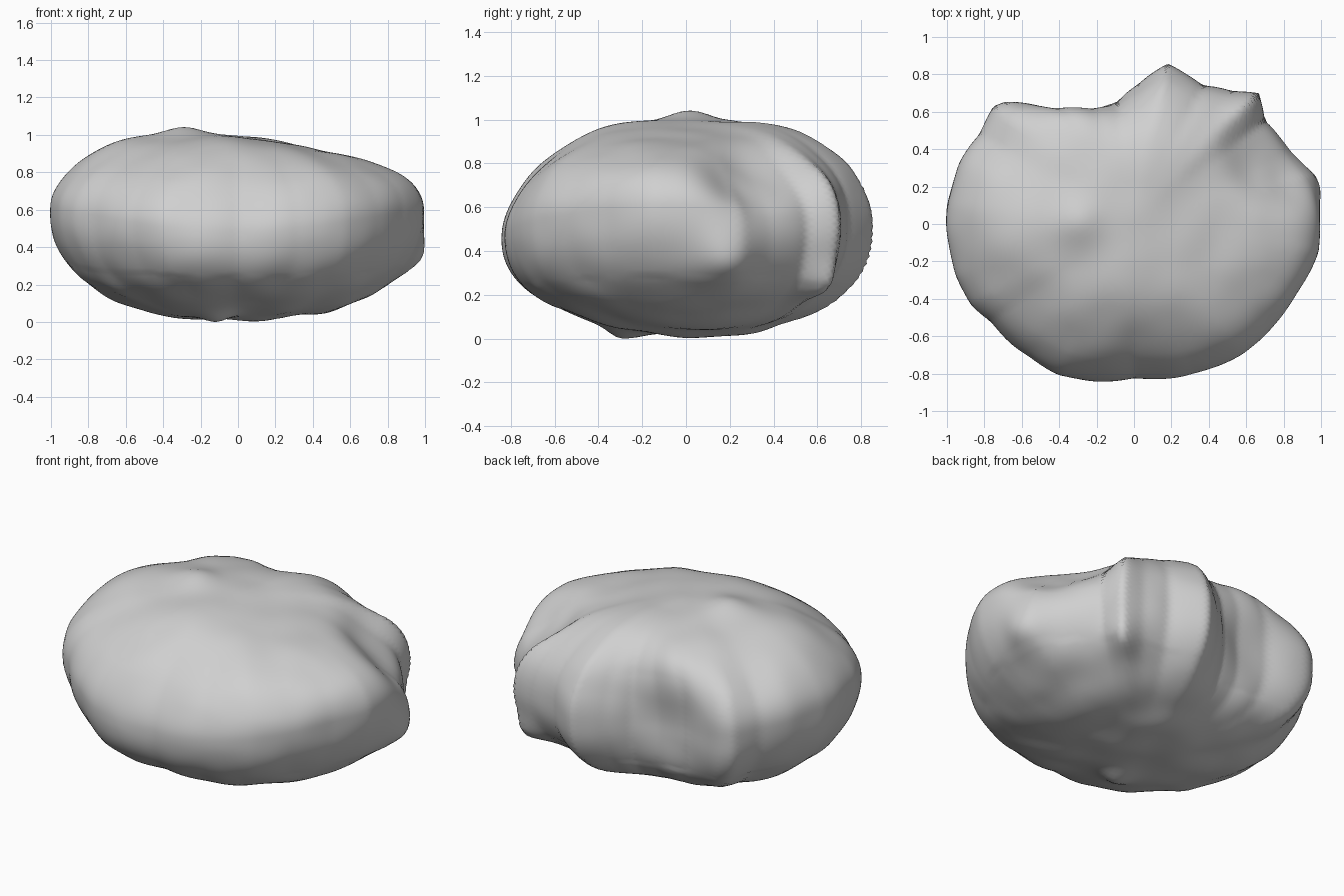
import bpy, bmesh, math
from mathutils import Vector, noise

cube = bpy.data.objects.get("Cube")
if cube:
    bpy.data.objects.remove(cube, do_unlink=True)

# Widest outline of the boulder, seen from above
OUTLINE = [(1, .1), (.97, .27), (.87, .4), (.71, .56), (.67, .7), (.53, .71), (.37, .74),
           (.18, .86), (.02, .76), (-.1, .69), (-.25, .68), (-.45, .67), (-.7, .67),
           (-.76, .64), (-.83, .48), (-.93, .33), (-1, .1), (-.99, -.1), (-.95, -.28),
           (-.87, -.43), (-.77, -.52), (-.7, -.6), (-.56, -.71), (-.4, -.81), (-.17, -.85),
           (0, -.84), (.32, -.8), (.58, -.7), (.75, -.54), (.88, -.36), (.99, -.15)]
polar = sorted((math.atan2(y, x) % math.tau, math.hypot(x, y)) for x, y in OUTLINE)
polar = [(polar[-1][0] - math.tau, polar[-1][1])] + polar + [(polar[0][0] + math.tau, polar[0][1])]

# Hollows and bumps: centre, push, radius
DENTS = [((.7, .34, .78), (-.08, -.05, -.07), .25),      # left hollow
         ((.9, .26, .74), (-.06, -.02, -.04), .18),      # left hollow, outer part
         ((-.32, .62, .55), (.02, -.09, 0), .28),        # back hollow
         ((-.33, .56, .86), (0, .06, .045), .22),        # brow over the back hollow
         ((.12, .43, .92), (0, .01, .03), .3),           # back of the top
         ((.64, .64, .22), (.05, .05, -.03), .13),       # lower corner
         ((.95, .2, .36), (.05, 0, -.02), .13),          # lower lip
         ((.35, 0, 1), (0, 0, -.05), .4),                # sloping top
         ((-.65, 0, .9), (-.01, 0, .05), .28),           # right shoulder
         ((-.1, -.33, .96), (0, 0, .025), .22),          # front of the top
         ((0, -.78, .7), (0, .02, -.01), .3),            # front face
         ((0, -.5, .08), (0, 0, .03), .28),              # front of the underside
         ((-.3, .02, 1.02), (0, 0, .05), .13),           # top knob
         ((-.12, -.28, .03), (0, -.02, -.04), .09)]      # foot


def outline_radius(angle):
    for (a0, r0), (a1, r1) in zip(polar, polar[1:]):
        if a0 <= angle <= a1:
            return r0 + (r1 - r0) * (angle - a0) / (a1 - a0)
    return 1.0


def shape(d):
    """Turn a direction on the unit ball into a point on the boulder."""
    flat = math.hypot(d.x, d.y)
    angle = math.atan2(d.y, d.x) % math.tau
    smooth = 1 / math.hypot(math.cos(angle), math.sin(angle) / .8)
    radius = smooth + (outline_radius(angle) - smooth) * min(1, flat * 1.15)
    power = 2.1 + .18 * math.sin(angle) * flat if d.z > 0 else 2.25
    k = (flat ** power + abs(d.z) ** power) ** (-1 / power)
    middle = .5 + .12 * math.cos(angle) ** 2 * flat
    height = 1.02 - middle if d.z > 0 else middle - .02
    p = Vector((math.cos(angle) * radius * flat * k,
                math.sin(angle) * radius * flat * k,
                middle + height * d.z * k))
    for centre, push, size in DENTS:
        p += Vector(push) * math.exp(-((p - Vector(centre)).length / size) ** 2)
    rough = .01 if d.z > -.5 else .018
    return p + d * noise.noise(p * 4.5) * rough


# Boulder body
bm = bmesh.new()
bmesh.ops.create_icosphere(bm, subdivisions=6, radius=1)
for v in bm.verts:
    v.co = shape(v.co.normalized())

# Rest it on the ground
lowest = min(v.co.z for v in bm.verts)
bmesh.ops.translate(bm, verts=bm.verts, vec=(0, 0, -lowest))

mesh = bpy.data.meshes.new("boulder")
bm.to_mesh(mesh)
bm.free()
boulder = bpy.data.objects.new("boulder", mesh)
bpy.context.collection.objects.link(boulder)

stone = bpy.data.materials.new("grey stone")
stone.use_nodes = True
colour = (.63, .63, .63, 1)
stone.diffuse_color = colour
stone.node_tree.nodes["Principled BSDF"].inputs["Base Color"].default_value = colour
mesh.materials.append(stone)

bpy.context.view_layer.objects.active = boulder
boulder.select_set(True)
bpy.ops.object.shade_smooth_by_angle(angle=math.radians(80))
